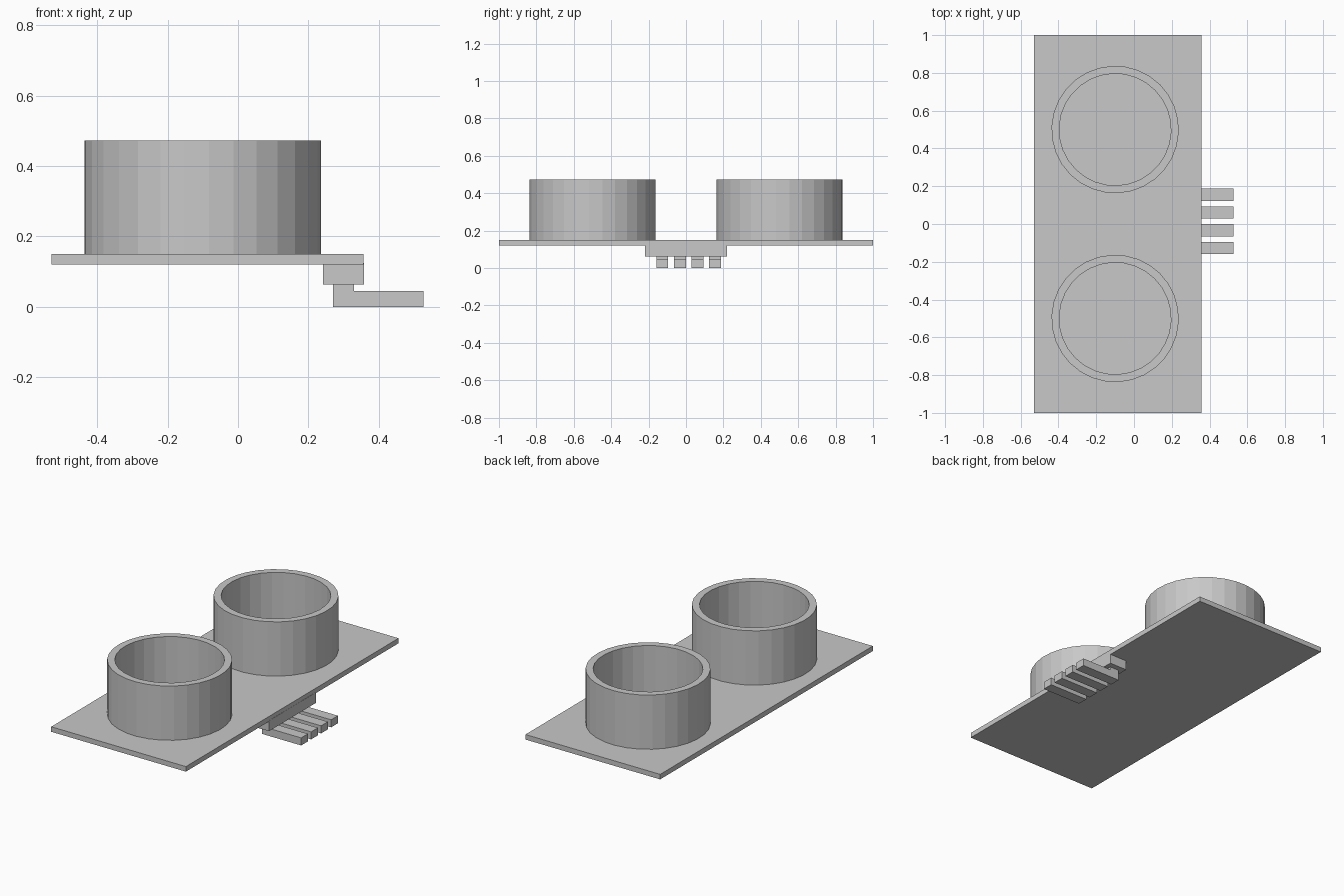
import bpy, bmesh
from math import cos, sin, radians

if "Cube" in bpy.data.objects:
    bpy.data.objects.remove(bpy.data.objects["Cube"])

grey = bpy.data.materials.new("plain grey")
grey.use_nodes = True
colour = (0.58, 0.58, 0.58, 1)
grey.diffuse_color = colour
grey.node_tree.nodes["Principled BSDF"].inputs["Base Color"].default_value = colour


def finish(name, bm):
    bmesh.ops.recalc_face_normals(bm, faces=bm.faces)
    mesh = bpy.data.meshes.new(name)
    bm.to_mesh(mesh)
    bm.free()
    mesh.materials.append(grey)
    obj = bpy.data.objects.new(name, mesh)
    bpy.context.collection.objects.link(obj)
    return obj


def box(name, low, high):
    bm = bmesh.new()
    bmesh.ops.create_cube(bm, size=1)
    for v in bm.verts:
        v.co = [(a + b) / 2 + c * (b - a) for a, b, c in zip(low, high, v.co)]
    return finish(name, bm)


def tube(name, x, y, outer, inner, bottom, top, sides=30):
    # Closed ring swept from a rectangular section
    bm = bmesh.new()
    section = [(outer, bottom), (outer, top), (inner, top), (inner, bottom)]
    rings = []
    for i in range(sides):
        a = radians(9 + 360 * i / sides)
        rings.append([bm.verts.new((x + r * cos(a), y + r * sin(a), z)) for r, z in section])
    for i in range(sides):
        p, q = rings[i], rings[(i + 1) % sides]
        for j in range(4):
            k = (j + 1) % 4
            bm.faces.new((p[j], q[j], q[k], p[k]))
    return finish(name, bm)


def bent_pin(name, y, width):
    # L-shaped side profile pushed across the pin width
    profile = [(0.27, 0), (0.527, 0), (0.527, 0.045), (0.33, 0.045), (0.33, 0.14), (0.27, 0.14)]
    bm = bmesh.new()
    face = bm.faces.new([bm.verts.new((x, y - width / 2, z)) for x, z in profile])
    side = bmesh.ops.extrude_face_region(bm, geom=[face])["geom"]
    moved = [v for v in side if isinstance(v, bmesh.types.BMVert)]
    bmesh.ops.translate(bm, verts=moved, vec=(0, width, 0))
    return finish(name, bm)


# Board and connector block
box("board", (-0.53, -1, 0.12), (0.357, 1, 0.15))
box("connector_block", (0.242, -0.22, 0.063), (0.358, 0.22, 0.125))

# Two open cylinders
for name, y in (("front_cylinder", -0.5), ("back_cylinder", 0.5)):
    tube(name, -0.1, y, 0.337, 0.296, 0.148, 0.473)

# Row of bent pins
for i in range(4):
    bent_pin(f"pin_{i + 1}", -0.127 + 0.094 * i, 0.064)
